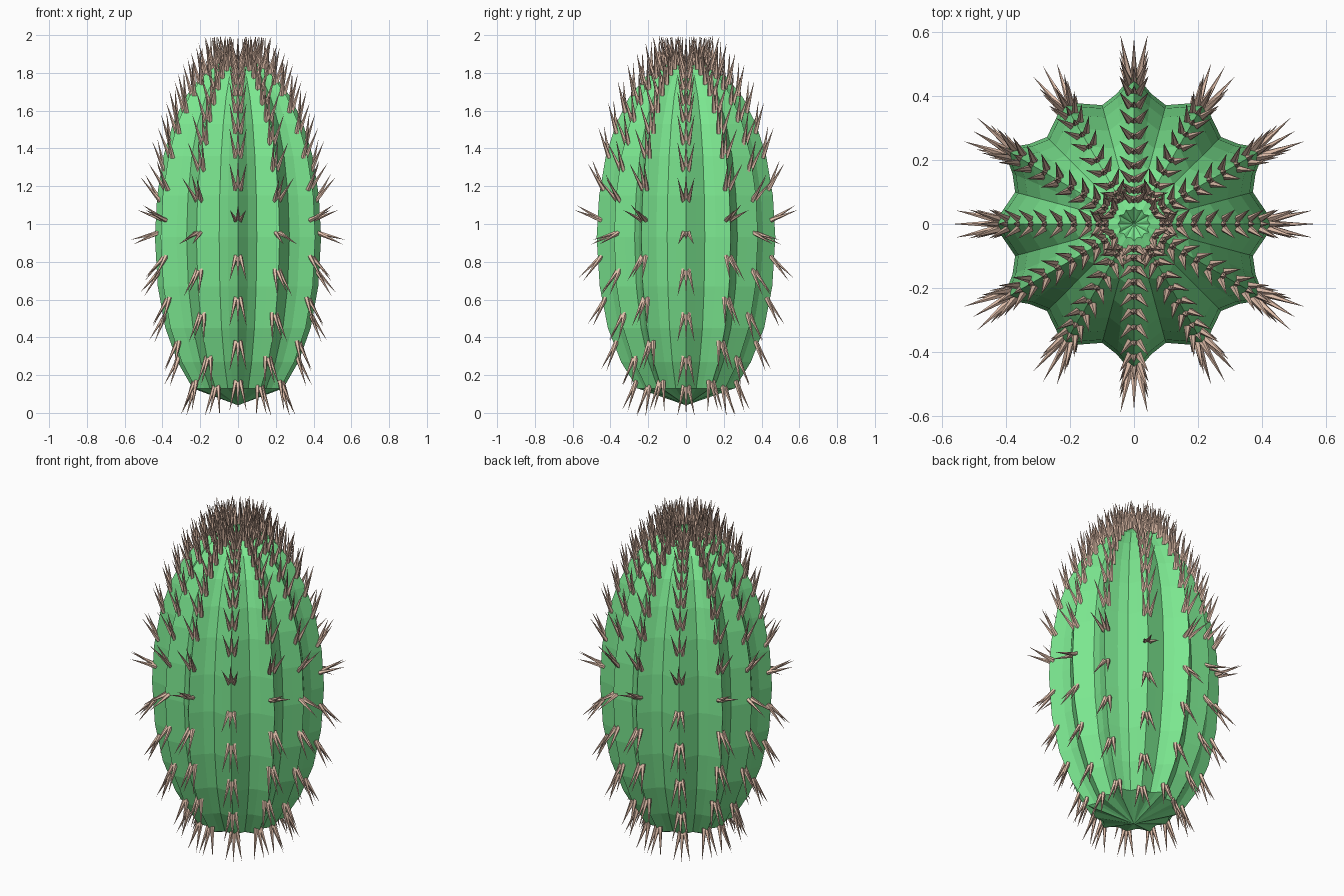
import bpy, bmesh, math
from mathutils import Vector

if "Cube" in bpy.data.objects:
    bpy.data.objects.remove(bpy.data.objects["Cube"])

def material(name, rgb):
    m = bpy.data.materials.new(name)
    m.diffuse_color = (*rgb, 1)
    m.use_nodes = True
    m.node_tree.nodes["Principled BSDF"].inputs["Base Color"].default_value = m.diffuse_color
    return m

def add_object(name, bm, mat):
    bmesh.ops.recalc_face_normals(bm, faces=bm.faces)
    me = bpy.data.meshes.new(name)
    bm.to_mesh(me)
    bm.free()
    me.materials.append(mat)
    ob = bpy.data.objects.new(name, me)
    bpy.context.collection.objects.link(ob)

# Ridge profile (radius, height) from base to crown
profile = [(.24, .13), (.32, .27), (.385, .45), (.425, .67), (.44, .93), (.428, 1.15),
           (.395, 1.36), (.345, 1.53), (.28, 1.67), (.20, 1.78), (.11, 1.85), (.05, 1.865)]
# Radius factors around two neighbouring ribs: ridge, flank, valley, flank
ribs = [1.075, .935, .875, .925, 1.0, .925, .875, .935]
SEG = 48

def ridge_radius(z):
    for (r0, z0), (r1, z1) in zip(profile, profile[1:]):
        if z <= z1:
            return r0 + (r1 - r0) * (z - z0) / (z1 - z0)
    return profile[-1][0]

# Ribbed body
bm = bmesh.new()
rings = []
for r, z in profile:
    ring = []
    for i in range(SEG):
        a = math.pi / 2 + i * math.tau / SEG
        k = r * ribs[i % 8]
        ring.append(bm.verts.new((k * math.cos(a), k * math.sin(a), z)))
    rings.append(ring)
bottom = bm.verts.new((0, 0, .04))
crown = bm.verts.new((0, 0, 1.83))
for i in range(SEG):
    j = (i + 1) % SEG
    for lo, hi in zip(rings, rings[1:]):
        bm.faces.new((lo[i], lo[j], hi[j], hi[i]))
    bm.faces.new((bottom, rings[0][j], rings[0][i]))
    bm.faces.new((crown, rings[-1][i], rings[-1][j]))
add_object("cactus_body", bm, material("green", (.2, .8, .28)))

# Spine clusters: three cones per cluster, staggered between neighbouring ribs
def spine(bm, base, direction, length, radius=.013):
    d = direction.normalized()
    side = d.orthogonal().normalized()
    up = d.cross(side)
    ring = [bm.verts.new(base + radius * (math.cos(t) * side + math.sin(t) * up))
            for t in (k * math.tau / 5 for k in range(5))]
    tip = bm.verts.new(base + d * length)
    for k in range(5):
        bm.faces.new((ring[k], ring[(k + 1) % 5], tip))
    bm.faces.new(ring[::-1])

rows = ([.17, .38, .61, .83, 1.02, 1.18, 1.35, 1.48, 1.59, 1.68, 1.74, 1.79, 1.82, 1.845, 1.855],
        [.145, .30, .53, .76, .955, 1.12, 1.28, 1.42, 1.54, 1.63, 1.71, 1.77, 1.81, 1.835, 1.85])
bm = bmesh.new()
for n in range(12):
    a = math.pi / 2 + n * math.tau / 12
    out = Vector((math.cos(a), math.sin(a), 0))
    across = Vector((-math.sin(a), math.cos(a), 0))
    for z in rows[n % 2]:
        h = z - .97
        steep = 9 * h if h > 0 else -3.2 * abs(h) ** .5
        d = Vector((0, 0, steep)) + out
        d.normalize()
        up = d.cross(across)
        if up.z < 0:
            up = -up
        base = out * (ridge_radius(z) * (1.075 if n % 2 == 0 else 1) - .02) + Vector((0, 0, z))
        length = .145 + .03 * min(1, abs(d.z))
        if z > 1.79:
            length = 1.997 - z
        for s, u in ((-1, -.06), (0, .12), (1, -.06)):
            spine(bm, base + across * s * .012, d + across * s * .2 + up * u, length)
add_object("spines", bm, material("tan_spine", (.78, .54, .42)))
